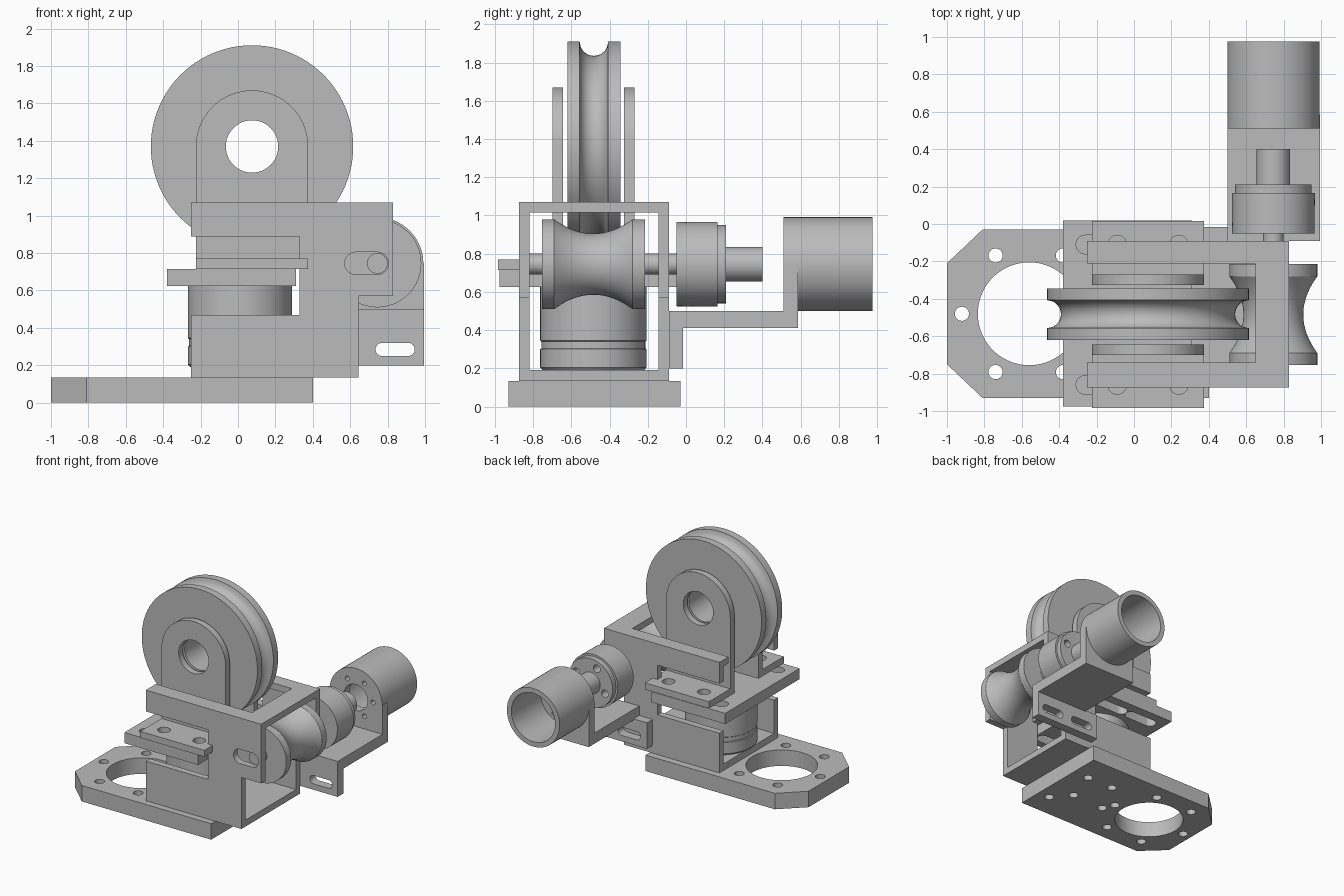
import bpy, bmesh, math
from mathutils import Matrix, Vector

cube = bpy.data.objects.get("Cube")
if cube:
    bpy.data.objects.remove(cube, do_unlink=True)

grey = bpy.data.materials.new("machined grey")
grey.use_nodes = True
grey.diffuse_color = (0.5, 0.5, 0.5, 1)
grey.node_tree.nodes["Principled BSDF"].inputs["Base Color"].default_value = (0.5, 0.5, 0.5, 1)

# Rotations that carry local z onto a world axis
TURN = {"z": Matrix(), "y": Matrix.Rotation(-math.pi / 2, 4, "X"), "x": Matrix.Rotation(math.pi / 2, 4, "Y")}


def finish(name, bm):
    bmesh.ops.remove_doubles(bm, verts=bm.verts, dist=1e-5)
    bmesh.ops.recalc_face_normals(bm, faces=bm.faces)
    me = bpy.data.meshes.new(name)
    bm.to_mesh(me)
    bm.free()
    me.materials.append(grey)
    ob = bpy.data.objects.new(name, me)
    bpy.context.collection.objects.link(ob)
    return ob


def prism(name, points, axis, lo, hi):
    """Extrude a flat outline: (x, z) pairs along y, or (x, y) pairs along z."""
    bm = bmesh.new()
    place = (lambda a, b: (a, lo, b)) if axis == "y" else (lambda a, b: (a, b, lo))
    face = bm.faces.new([bm.verts.new(place(a, b)) for a, b in points])
    moved = bmesh.ops.extrude_face_region(bm, geom=[face])["geom"]
    step = Vector((0, hi - lo, 0) if axis == "y" else (0, 0, hi - lo))
    bmesh.ops.translate(bm, verts=[v for v in moved if isinstance(v, bmesh.types.BMVert)], vec=step)
    return finish(name, bm)


def box(name, x, y, z):
    return prism(name, [(x[0], y[0]), (x[1], y[0]), (x[1], y[1]), (x[0], y[1])], "z", *z)


def lathe(name, profile, centre, axis="y", steps=72):
    """Spin (radius, distance along axis) pairs about the axis."""
    bm = bmesh.new()
    vs = [bm.verts.new((r, 0, t)) for r, t in profile]
    es = [bm.edges.new((a, b)) for a, b in zip(vs, vs[1:] + vs[:1])]
    bmesh.ops.spin(bm, geom=vs + es, cent=(0, 0, 0), axis=(0, 0, 1), angle=math.tau, steps=steps)
    bmesh.ops.remove_doubles(bm, verts=bm.verts, dist=1e-5)
    bmesh.ops.transform(bm, matrix=Matrix.Translation(centre) @ TURN[axis], verts=bm.verts)
    return finish(name, bm)


def cyl(name, r, centre, lo, hi, axis="y", steps=48):
    return lathe(name, [(0, lo), (r, lo), (r, hi), (0, hi)], centre, axis, steps)


def slot(a, b, across, r, axis, lo, hi):
    """Rounded slot cutter running in x from a to b."""
    pts = []
    for i in range(26):
        t = -math.pi / 2 + math.pi * (i % 13) / 12 + (math.pi if i > 12 else 0)
        pts.append(((b if i < 13 else a) + r * math.cos(t), across + r * math.sin(t)))
    return prism("slot_cutter", pts, axis, lo, hi)


def operate(ob, others, mode="DIFFERENCE"):
    for other in others:
        mod = ob.modifiers.new(mode.lower(), "BOOLEAN")
        mod.operation, mod.object, mod.solver = mode, other, "EXACT"
        bpy.context.view_layer.objects.active = ob
        bpy.ops.object.modifier_apply(modifier=mod.name)
        bpy.data.objects.remove(other, do_unlink=True)
    return ob


def hole(x, y, z, r, axis, lo=-2, hi=2, steps=24):
    return cyl("hole_cutter", r, (x, y, z), lo, hi, axis, steps)


def ring(n, r, start=0.0):
    return [(r * math.cos(start + math.tau * i / n), r * math.sin(start + math.tau * i / n)) for i in range(n)]


MID = -0.485          # middle of the frame in y
SHAFT = 0.745         # x and z of the drive axis

# Base plate with a large bore, a ring of bolt holes and fixing holes
base = prism("base_plate", [(-1, -0.75), (-0.81, -0.93), (0.4, -0.93), (0.4, -0.03),
                            (-0.81, -0.03), (-1, -0.21)], "z", 0, 0.135)
bolts = [(-0.56 + x, -0.48 + y) for x, y in ring(6, 0.36)]
fixings = [(0.25, -0.28), (0, -0.28), (0.29, -0.72), (0.16, -0.57), (-0.15, -0.58)]
operate(base, [hole(-0.56, -0.48, 0, 0.275, "z", steps=72)]
        + [hole(x, y, 0, 0.038, "z") for x, y in bolts + fixings])

# Square tube frame with stepped, windowed side walls
frame = prism("frame", [(-0.25, 0.135), (0.645, 0.135), (0.645, 0.57), (0.83, 0.57), (0.83, 1.07),
                        (-0.25, 1.07), (-0.25, 0.89), (0.33, 0.89), (0.33, 0.47), (-0.25, 0.47)],
              "y", -0.875, -0.09)
operate(frame, [box("cavity", (-1, 1), (-0.82, -0.145), (0.19, 1.015)),
                box("top_opening", (-1, 0.65), (-0.74, -0.21), (0.9, 1.2)),
                slot(0.63, SHAFT, SHAFT, 0.06, "y", -1, 0)])

# Upright lower drum with a shallow band
lathe("lower_drum", [(0, 0.19), (0.265, 0.19), (0.278, 0.205), (0.278, 0.3), (0.272, 0.305),
                     (0.272, 0.34), (0.278, 0.345), (0.278, 0.625), (0, 0.625)], (0.01, MID, 0), "z")

# Sliding carrier plate with adjusting slots
carrier = box("carrier_plate", (-0.38, 0.31), (-0.975, 0.02), (0.625, 0.715))
operate(carrier, [slot(a, a + 0.2, y, 0.05, "z", 0.5, 0.9)
                  for y in (-0.11, -0.86) for a in (-0.26, 0.04)])

# Pair of arched wheel brackets with outward feet
arch = [(-0.225, 0.715), (0.375, 0.715)]
arch += [(0.075 + 0.3 * math.cos(math.pi * i / 32), 1.37 + 0.3 * math.sin(math.pi * i / 32)) for i in range(33)]
for side, name in ((-1, "front_wheel_bracket"), (1, "back_wheel_bracket")):
    inner, outer, toe = (MID + side * d for d in (0.16, 0.215, 0.5))
    bracket = prism(name, arch, "y", min(inner, outer), max(inner, outer))
    foot = box("foot", (-0.225, 0.375), sorted((inner, toe)), (0.715, 0.77))
    operate(bracket, [foot], "UNION")
    operate(bracket, [hole(0.075, 0, 1.37, 0.14, "y", steps=48)]
            + [hole(x, MID + side * 0.375, 0, 0.05, "z", 0.6, 0.9) for x in (-0.09, 0.24)])


def grooved(name, rim, half, groove, depth, bore, centre, power):
    """Wheel with a concave rim groove."""
    us = [i / 12 - 1 for i in range(25)]
    prof = [(bore, -half), (rim, -half)]
    prof += [(rim - depth * (1 - u * u) ** power, groove * u) for u in us]
    prof += [(rim, half), (bore, half)]
    return lathe(name, prof, centre, "y", 96)


# Large grooved wheel and small drive roller
grooved("large_wheel", 0.541, 0.138, 0.075, 0.075, 0.14, (0.075, -0.482, 1.37), 0.5)
grooved("drive_roller", 0.235, 0.27, 0.205, 0.075, 0.05, (SHAFT, MID, SHAFT), 1)
cyl("drive_shaft", 0.055, (SHAFT, 0, SHAFT), -0.84, 0)

# Coupling hub with face holes, and the motor shaft
hub = lathe("coupling_hub", [(0, -0.05), (0.22, -0.05), (0.222, 0.165), (0.205, 0.165), (0.205, 0.21),
                             (0.09, 0.21), (0.09, 0.4), (0, 0.4)], (SHAFT, 0, SHAFT))
operate(hub, [hole(SHAFT + x, 0, SHAFT + z, 0.032, "y", 0.1, 0.3) for x, z in ring(4, 0.145, 0.4)])

# Motor bracket: shelf, drop tab with slots, and face plate
shelf = box("motor_bracket", (0.5, 0.995), (-0.09, 0.585), (0.41, 0.5))
operate(shelf, [box("tab", (0.375, 0.995), (-0.09, -0.015), (0.2, 0.42)),
                box("face", (0.5, 0.995), (0.51, 0.585), (0.45, SHAFT))], "UNION")
operate(shelf, [slot(a, a + 0.14, 0.285, 0.035, "y", -0.2, 0.1) for a in (0.47, 0.77)]
        + [hole(SHAFT, 0, SHAFT, 0.24, "y", 0.4, 0.7, 72)])

# Open motor sleeve with a drilled front wall
sleeve = lathe("motor_sleeve", [(0.11, 0.51), (0.246, 0.51), (0.246, 0.977), (0.205, 0.977),
                                (0.205, 0.585), (0.11, 0.585)], (SHAFT, 0, SHAFT))
operate(sleeve, [hole(SHAFT + x, 0, SHAFT + z, 0.02, "y", 0.4, 0.7, 16) for x, z in ring(6, 0.16)])

# Smooth curved walls, keep machined edges crisp
for ob in bpy.context.view_layer.objects:
    ob.select_set(ob.type == "MESH")
bpy.context.view_layer.objects.active = base
bpy.ops.object.shade_smooth_by_angle(angle=math.radians(30))
